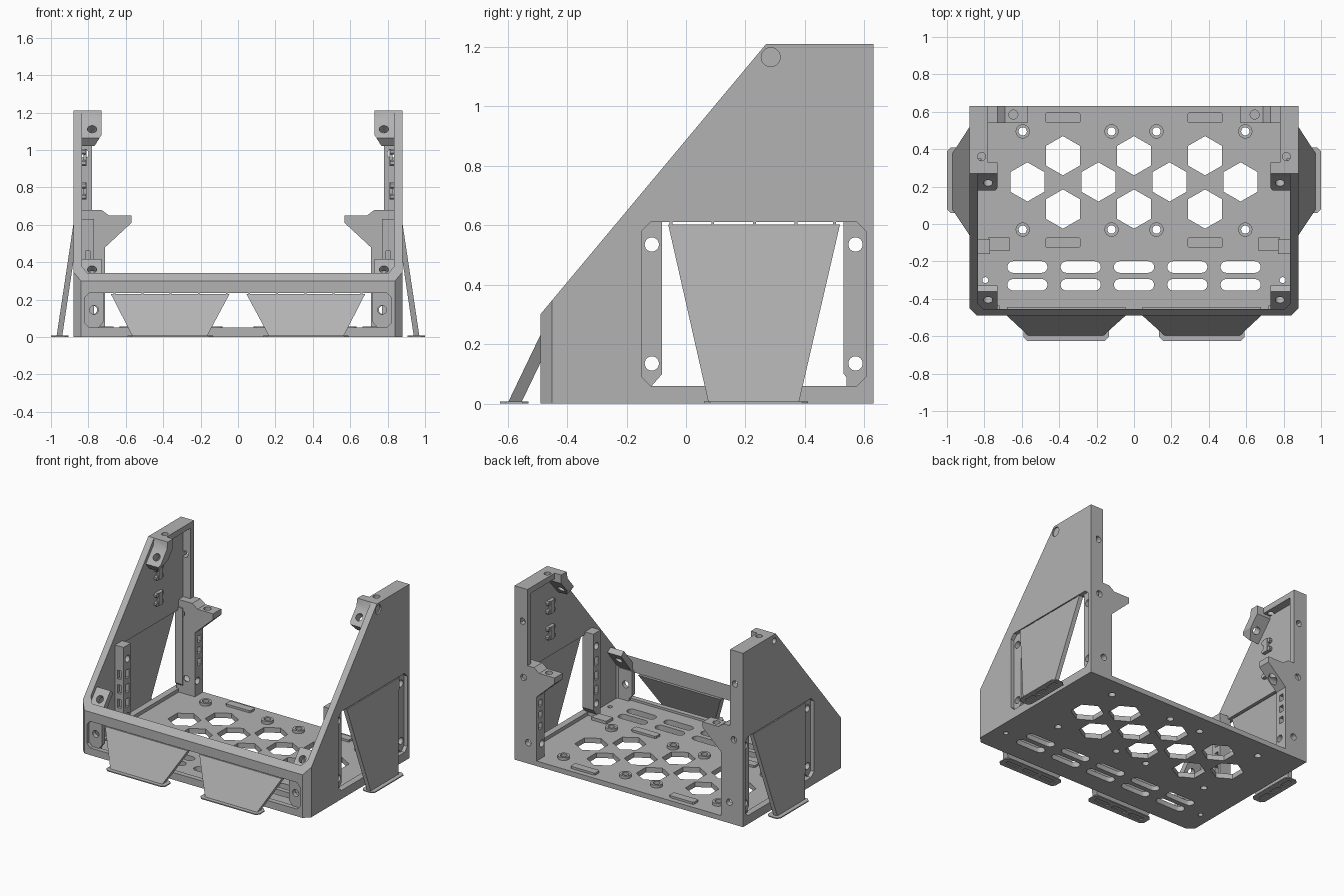
import bpy, bmesh, math
from mathutils import Vector, Matrix

if "Cube" in bpy.data.objects:
    bpy.data.objects.remove(bpy.data.objects["Cube"], do_unlink=True)

grey = bpy.data.materials.new("plain grey")
grey.use_nodes = True
grey.diffuse_color = (0.45, 0.45, 0.45, 1)
grey.node_tree.nodes["Principled BSDF"].inputs["Base Color"].default_value = grey.diffuse_color
parts = []


def prism(bm, pts, axis, a, b):
    """Extrude a 2D outline from a to b along an axis."""
    place = {"x": lambda p, d: (d, p[0], p[1]),
             "y": lambda p, d: (p[0], d, p[1]),
             "z": lambda p, d: (p[0], p[1], d)}[axis]
    low = [bm.verts.new(place(p, a)) for p in pts]
    top = [bm.verts.new(place(p, b)) for p in pts]
    faces = [bm.faces.new(low), bm.faces.new(top[::-1])]
    for i in range(len(pts)):
        j = (i + 1) % len(pts)
        faces.append(bm.faces.new((low[i], top[i], top[j], low[j])))
    bmesh.ops.recalc_face_normals(bm, faces=faces)
    return low + top


def bore(bm, p, q, r):
    p, q = Vector(p), Vector(q)
    rot = (q - p).to_track_quat("Z", "Y").to_matrix().to_4x4()
    bmesh.ops.create_cone(bm, cap_ends=True, segments=24, radius1=r, radius2=r,
                          depth=(q - p).length, matrix=Matrix.Translation((p + q) / 2) @ rot)


def octagon(x0, x1, y0, y1, c):
    return [(x0 + c, y0), (x1 - c, y0), (x1, y0 + c), (x1, y1 - c),
            (x1 - c, y1), (x0 + c, y1), (x0, y1 - c), (x0, y0 + c)]


def rect(x0, x1, y0, y1):
    return [(x0, y0), (x1, y0), (x1, y1), (x0, y1)]


def slot(cx, cy, length, width):
    r, out = width / 2, []
    for i in range(18):
        t = math.pi * (i + (i > 8) - 9) / 9 + math.pi / 2 - (math.pi / 9 if i > 8 else 0)
        side = length / 2 - r if i < 9 else r - length / 2
        t = -math.pi / 2 + math.pi * (i % 9) / 8 + (math.pi if i > 8 else 0)
        out.append((cx + side + r * math.cos(t), cy + r * math.sin(t)))
    return out


def part(name, bm, mirror=False):
    me = bpy.data.meshes.new(name)
    bm.to_mesh(me)
    bm.free()
    me.materials.append(grey)
    ob = bpy.data.objects.new(name, me)
    bpy.context.collection.objects.link(ob)
    if mirror:
        ob["paired"] = 1
    parts.append(ob)
    return ob


def carve(ob, bm, mode="DIFFERENCE"):
    """Apply one boolean step and discard the cutter."""
    cutter = part("cutter", bm)
    parts.remove(cutter)
    mod = ob.modifiers.new("carve", "BOOLEAN")
    mod.operation, mod.solver, mod.object = mode, "EXACT", cutter
    bpy.context.view_layer.update()
    me = bpy.data.meshes.new_from_object(ob.evaluated_get(bpy.context.evaluated_depsgraph_get()))
    ob.modifiers.clear()
    ob.data = me
    bpy.data.objects.remove(cutter, do_unlink=True)


new = bmesh.new

# Tray shell: sloped side walls, low front and floor in one piece
bm = new()
prism(bm, [(-.49, 0), (.63, 0), (.63, 1.21), (.27, 1.21), (-.49, .30)], "x", -.88, .88)
shell = part("tray_shell", bm)


def plan(x, y0, y1, c):
    return [(-x, y1), (-x, y0 + c), (c - x, y0), (x - c, y0), (x, y0 + c), (x, y1)]


bm = new()
prism(bm, plan(.88, -.49, .63, .04), "z", 0, 1.21)
carve(shell, bm, "INTERSECT")
bm = new()
prism(bm, plan(.835, -.455, .7, .03), "z", .035, 1.4)
carve(shell, bm)

# Side and front windows
bm = new()
prism(bm, octagon(-.15, .605, .06, .61, .03), "x", -1, 1)
carve(shell, bm)
bm = new()
prism(bm, octagon(-.82, .82, .05, .235, .025), "y", -.6, -.4)
carve(shell, bm)

# Floor openings: hexagons, slots and screw holes
bosses = [(x, y) for x in (-.595, -.12, .12, .595) for y in (-.03, .495)]
bm = new()
for y, xs in ((.365, (-.38, 0, .38)), (.225, (-.57, -.19, .19, .57)), (.08, (-.38, 0, .38))):
    for x in xs:
        prism(bm, [(x + .105 * math.sin(k * math.pi / 3), y + .105 * math.cos(k * math.pi / 3))
                   for k in range(6)], "z", -.1, .1)
for i in range(-2, 3):
    for y in (-.23, -.325):
        prism(bm, slot(i * .285, y, .215, .062), "z", -.1, .1)
for x, y in bosses:
    bore(bm, (x, y, -.1), (x, y, .1), .022)
for s in (-1, 1):
    bore(bm, (s * .795, -.3, -.1), (s * .795, -.3, .1), .016)
    bore(bm, (s * .8, .285, 1.165), (s * .9, .285, 1.165), .02)
    bore(bm, (s * .87, .285, 1.165), (s * .9, .285, 1.165), .032)
carve(shell, bm)

# Floor bosses and raised pads
bm = new()
for x, y in bosses:
    bore(bm, (x, y, .03), (x, y, .055), .038)
ob = part("floor_bosses", bm)
bm = new()
for x, y in bosses:
    bore(bm, (x, y, 0), (x, y, .1), .022)
carve(ob, bm)
bm = new()
for y in (-.1, .568):
    prism(bm, octagon(.285, .475, y - .027, y + .027, .008), "z", .03, .05)
prism(bm, rect(.665, .78, -.145, -.072), "z", .03, .055)
part("floor_pads", bm, True)

# Rear flange with top cap
bm = new()
prism(bm, rect(.78, .855, .59, .63), "z", .03, 1.19)
flange = part("rear_flange", bm, True)
bm = new()
prism(bm, rect(.78, .85, .3, .63), "z", 1.17, 1.21)
cap = part("top_cap", bm, True)
bm = new()
bore(bm, (.815, .36, 1.1), (.815, .36, 1.3), .022)
carve(cap, bm)

# Rear post with projecting ear
bm = new()
prism(bm, [(.85, .03), (.85, .68), (.73, .68), (.69, .65), (.57, .65), (.57, .61),
           (.71, .48), (.71, .03)], "y", .54, .63)
ear = part("rear_post_and_ear", bm, True)
bm = new()
bore(bm, (.645, .585, .5), (.645, .585, .8), .024)
for z in (.24, .32, .4):
    prism(bm, rect(.57, .605, z, z + .045), "x", .70, .74)
carve(ear, bm)
for ob in (flange, ear):
    bm = new()
    for x, z in ((.775, .145), (.81, .59), (.82, .98)):
        bore(bm, (x, .4, z), (x, .7, z), .022)
    carve(ob, bm)

# Middle post and rear window strip
bm = new()
prism(bm, [(-.16, .03), (-.115, .03), (-.115, .06), (-.08, .1), (-.08, .63), (-.16, .63)],
      "x", .77, .855)
post = part("middle_post", bm, True)
bm = new()
for z in (.2, .3, .4):
    prism(bm, rect(-.13, -.1, z, z + .06), "x", .75, .80)
    prism(bm, rect(.79, .815, z, z + .06), "y", -.2, -.14)
carve(post, bm)
bm = new()
prism(bm, [(.61, .03), (.565, .03), (.565, .06), (.53, .1), (.53, .63), (.61, .63)],
      "x", .80, .855)
strip = part("rear_window_strip", bm, True)
for ob in (post, strip, ear, flange):
    bm = new()
    for y in (-.115, .57):
        for z in (.135, .535):
            bore(bm, (.6, y, z), (1, y, z), .024)
    carve(ob, bm)

# Front window strip
bm = new()
prism(bm, [(.83, .03), (.745, .03), (.745, .05), (.72, .08), (.72, .25), (.83, .25)],
      "y", -.465, -.435)
ob = part("front_window_strip", bm, True)
bm = new()
bore(bm, (.77, -.6, .145), (.77, -.3, .145), .024)
carve(ob, bm)

# Sloped corner brackets with screw holes square to the slope
normal = Vector((0, -.768, .64)) * .15
for name, outline, centre in (
        ("lower_bracket", [(-.46, .296), (-.36, .416), (-.33, .39), (-.44, .25), (-.46, .25)],
         Vector((.78, -.405, .36))),
        ("upper_bracket", [(.18, 1.064), (.26, 1.16), (.27, 1.21), (.33, 1.21), (.33, 1.15),
                           (.215, 1.02)], Vector((.78, .22, 1.11)))):
    bm = new()
    prism(bm, outline, "x", .73, .845)
    ob = part(name, bm, True)
    if name == "upper_bracket":
        bm = new()
        prism(bm, [(.9, 1.3), (.73, 1.3), (.73, 1.08), (.78, 1.0), (.9, 1.0)], "y", 0, .5)
        carve(ob, bm, "INTERSECT")
    bm = new()
    bore(bm, centre - normal, centre + normal, .025)
    carve(ob, bm)

# Cable clips on the inner walls
bm = new()
for z in (.78, .96):
    for dz in (-.03, .03):
        prism(bm, octagon(.27, .35, z + dz - .015, z + dz + .015, .008), "x", .815, .84)
    prism(bm, rect(.29, .33, z - .045, z + .045), "x", .81, .825)
part("cable_clips", bm, True)

# Side braces: leaning tapered plates with break-away tabs and slotted feet
bm = new()
verts = prism(bm, [(.075, .006), (.38, .006), (.518, .603), (-.06, .603)], "x", .85, .88)
for v in verts:
    v.co.x += (.603 - v.co.z) * .15
for y in (-.05, .09, .23, .37, .5):
    prism(bm, rect(y - .005, y + .005, .595, .615), "x", .855, .875)
part("side_brace", bm, True)
bm = new()
prism(bm, octagon(.905, 1, .06, .41, .02), "z", 0, .007)
foot = part("side_brace_foot", bm, True)
bm = new()
for y in (.13, .235, .34):
    prism(bm, octagon(.94, .97, y - .042, y + .042, .008), "z", -.1, .1)
carve(foot, bm)

# Front braces
bm = new()
verts = prism(bm, [(.165, .006), (.565, .006), (.68, .23), (.045, .23)], "y", -.49, -.445)
for v in verts:
    v.co.y -= (.23 - v.co.z) * .48
for x in (.06, .21, .36, .51, .66):
    prism(bm, rect(x - .005, x + .005, .22, .24), "y", -.485, -.46)
part("front_brace", bm, True)
bm = new()
prism(bm, octagon(.135, .59, -.625, -.53, .02), "z", 0, .007)
foot = part("front_brace_foot", bm, True)
bm = new()
for x in (.225, .3625, .5):
    prism(bm, octagon(x - .055, x + .055, -.593, -.562, .008), "z", -.1, .1)
carve(foot, bm)

# Mirror paired parts and smooth the bores
bpy.ops.object.select_all(action="DESELECT")
for ob in parts:
    if "paired" in ob:
        ob.modifiers.new("pair", "MIRROR").use_mirror_merge = False
    ob.select_set(True)
bpy.context.view_layer.objects.active = shell
bpy.ops.object.shade_smooth_by_angle(angle=math.radians(30))
